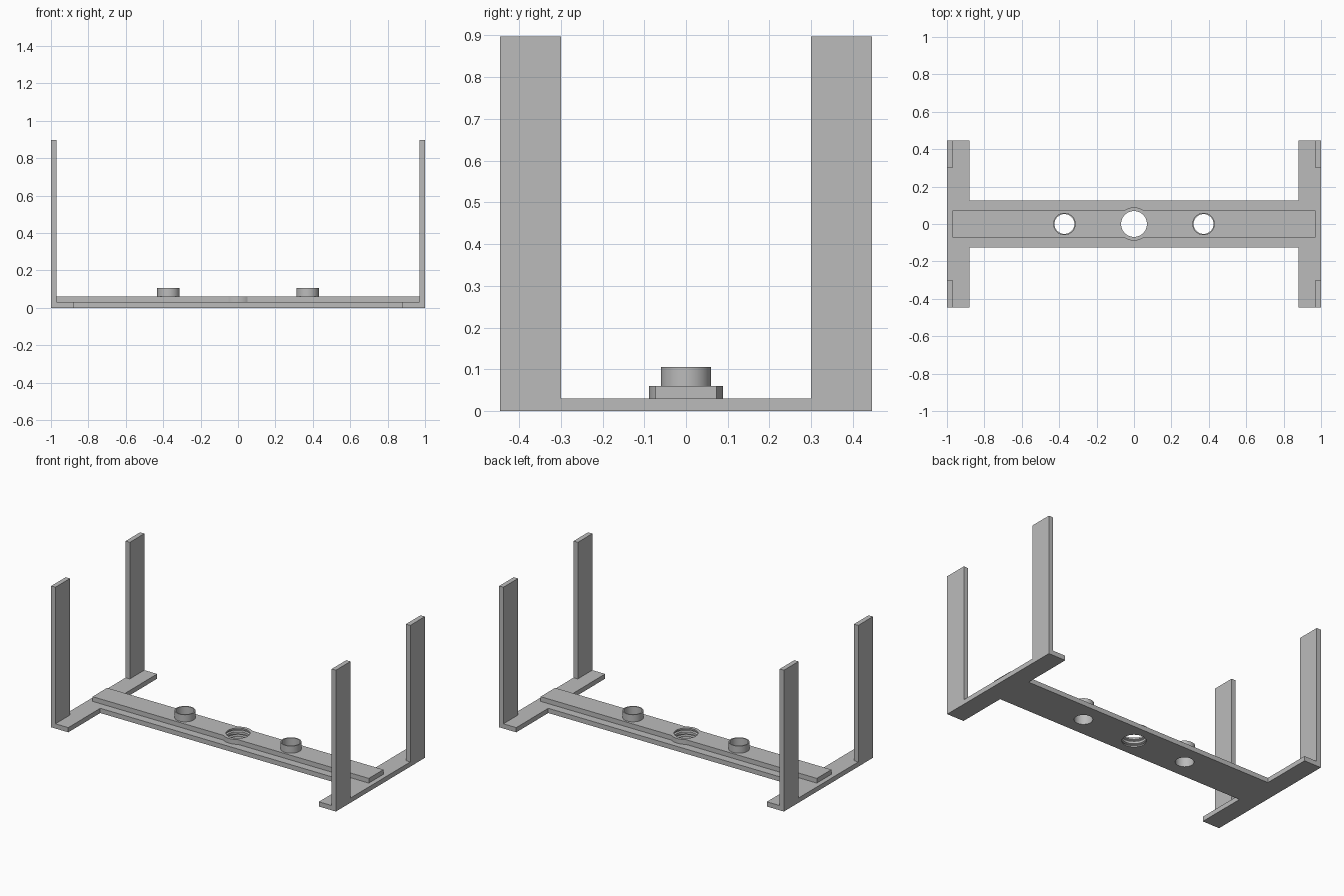
import bpy, bmesh
from math import asin, cos, sin, pi, radians

cube = bpy.data.objects.get("Cube")
if cube:
    bpy.data.objects.remove(cube, do_unlink=True)

grey = bpy.data.materials.new("plain_grey")
grey.use_nodes = True
COLOUR = (0.5, 0.5, 0.5, 1)
grey.diffuse_color = COLOUR
grey.node_tree.nodes["Principled BSDF"].inputs["Base Color"].default_value = COLOUR

HALF_Y, THICK, HEIGHT = 0.446, 0.03, 0.897
STRIP_Y, PLATE_Y, PLATE_TOP = 0.125, 0.073, 0.06
BOSS_X, BOSS_R, BORE_R, BOSS_TOP = 0.372, 0.06, 0.053, 0.105
HUB_R, HOLE_R, GROOVE_R = 0.089, 0.069, 0.079


def finish(name, bm, smooth=True):
    bmesh.ops.recalc_face_normals(bm, faces=bm.faces)
    mesh = bpy.data.meshes.new(name)
    bm.to_mesh(mesh)
    bm.free()
    mesh.materials.append(grey)
    obj = bpy.data.objects.new(name, mesh)
    bpy.context.collection.objects.link(obj)
    return obj


def prism(name, outline, z0, z1):
    """Extrude a closed outline upwards from z0 to z1."""
    bm = bmesh.new()
    face = bm.faces.new([bm.verts.new((x, y, z0)) for x, y in outline])
    new = bmesh.ops.extrude_face_region(bm, geom=[face])["geom"]
    top = [v for v in new if isinstance(v, bmesh.types.BMVert)]
    bmesh.ops.translate(bm, verts=top, vec=(0, 0, z1 - z0))
    return finish(name, bm)


def lathe(name, profile, x, closed=False, steps=48):
    """Revolve (radius, z) points about the vertical axis at x."""
    bm = bmesh.new()
    rings = [[bm.verts.new((x + r * cos(2 * pi * i / steps), r * sin(2 * pi * i / steps), z))
              for i in range(steps)] for r, z in profile]
    pairs = list(zip(rings, rings[1:]))
    if closed:
        pairs.append((rings[-1], rings[0]))
    else:
        bm.faces.new(rings[0])
        bm.faces.new(rings[-1])
    for a, b in pairs:
        for i in range(steps):
            j = (i + 1) % steps
            bm.faces.new((a[i], a[j], b[j], b[i]))
    return finish(name, bm)


def rectangle(x0, x1, y0, y1):
    return [(x0, y0), (x1, y0), (x1, y1), (x0, y1)]


# H-shaped base
quarter = [(1, HALF_Y), (0.88, HALF_Y), (0.88, STRIP_Y)]
right_back = quarter
left_back = [(-x, y) for x, y in reversed(quarter)]
outline = right_back + left_back + [(-x, -y) for x, y in quarter] + [(x, -y) for x, y in reversed(quarter)]
base = prism("base_frame", outline, 0, THICK)

# Raised plate with a rounded swelling around the middle hole
start = asin(PLATE_Y / HUB_R)
arc = [start + (pi - 2 * start) * i / 16 for i in range(17)]
back_edge = [(0.97, PLATE_Y)] + [(HUB_R * cos(a), HUB_R * sin(a)) for a in arc] + [(-0.97, PLATE_Y)]
plate = prism("raised_plate", back_edge + [(-x, -y) for x, y in back_edge], THICK, PLATE_TOP)

# Threaded middle hole, cut as stacked grooves
cutters = [lathe("middle_hole_cutter", [
    (HOLE_R, -0.02), (HOLE_R, 0.008), (GROOVE_R, 0.012), (GROOVE_R, 0.017), (HOLE_R, 0.021),
    (HOLE_R, 0.036), (GROOVE_R, 0.04), (GROOVE_R, 0.046), (HOLE_R, 0.05), (HOLE_R, 0.08)], 0)]

# Side bores and their collars
for side, s in (("left", 1), ("right", -1)):
    cutters.append(lathe(side + "_bore_cutter", [(BORE_R, -0.02), (BORE_R, 0.12)], s * BOSS_X))
    collar = lathe(side + "_collar", [(BORE_R, PLATE_TOP), (BOSS_R, PLATE_TOP),
                                      (BOSS_R, BOSS_TOP), (BORE_R, BOSS_TOP)], s * BOSS_X, closed=True)
    collar.data.shade_smooth()
    collar.data.set_sharp_from_angle(angle=radians(30))

# Corner uprights
for side, s in (("left", 1), ("right", -1)):
    for end, e in (("back", 1), ("front", -1)):
        xs = sorted((s * 0.97, s))
        ys = sorted((e * 0.3, e * HALF_Y))
        prism(f"{end}_{side}_upright", rectangle(*xs, *ys), THICK, HEIGHT)

# Cut the holes through base and plate
for obj in (base, plate):
    for cutter in cutters:
        mod = obj.modifiers.new(cutter.name, "BOOLEAN")
        mod.operation = "DIFFERENCE"
        mod.solver = "EXACT"
        mod.object = cutter
    bpy.context.view_layer.objects.active = obj
    for mod in list(obj.modifiers):
        bpy.ops.object.modifier_apply(modifier=mod.name)
    obj.data.shade_smooth()
    obj.data.set_sharp_from_angle(angle=radians(25))
for cutter in cutters:
    bpy.data.objects.remove(cutter, do_unlink=True)
